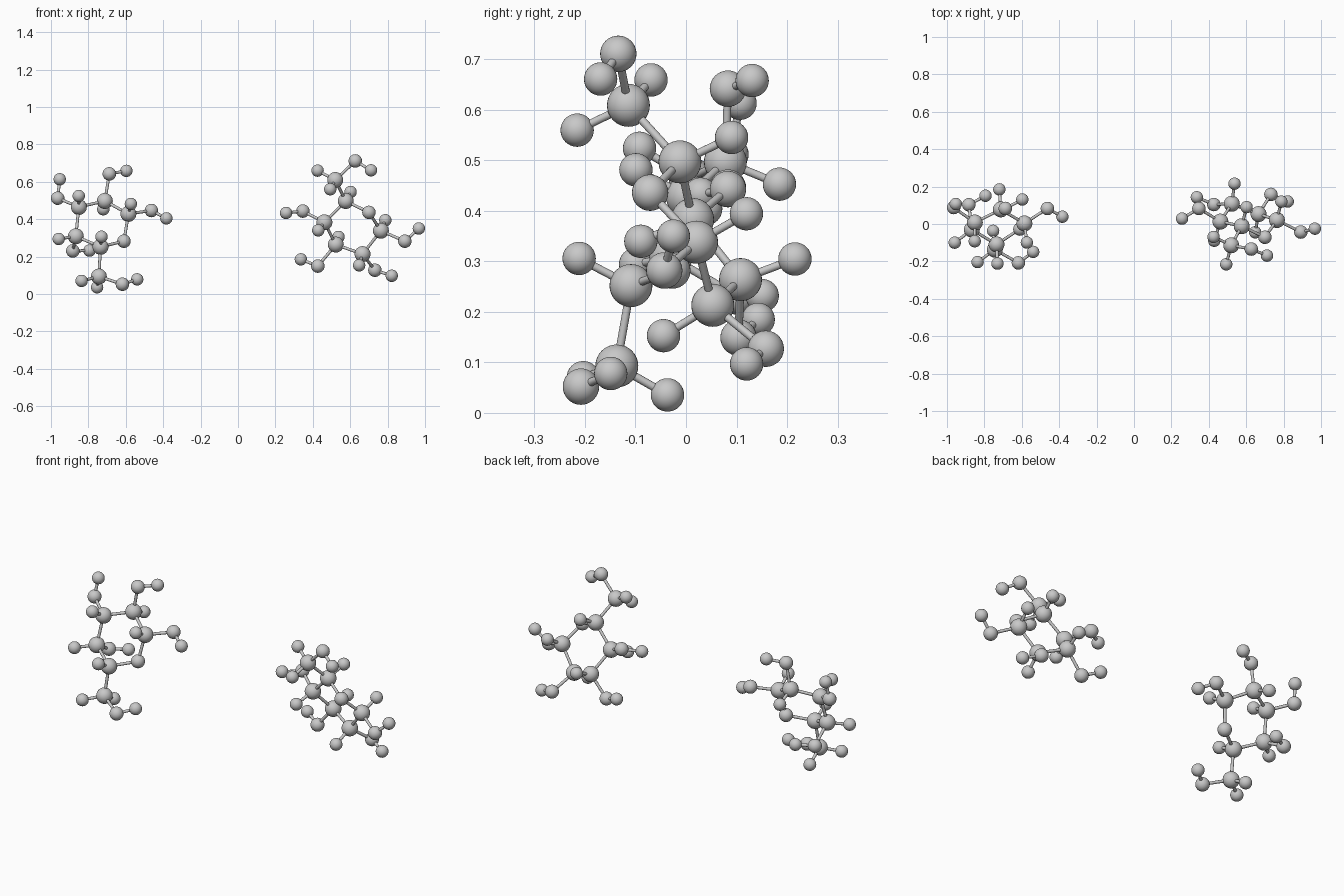
import bpy
import math
from mathutils import Vector

old_cube = bpy.data.objects.get("Cube")
if old_cube:
    bpy.data.objects.remove(old_cube, do_unlink=True)

# One plain grey for every part
grey = bpy.data.materials.new("light_grey")
grey.use_nodes = True
colour = (0.58, 0.58, 0.58, 1)
grey.diffuse_color = colour
grey.node_tree.nodes["Principled BSDF"].inputs["Base Color"].default_value = colour

RADIUS = {"carbon": 0.0425, "oxygen": 0.036, "hydrogen": 0.033}
BOND_RADIUS = 0.008
HYDROGEN_REACH = 0.116
HALF_SPREAD = math.radians(54.7)


def finish(name):
    """Name, colour and smooth the object just added."""
    part = bpy.context.object
    part.name = name
    part.data.name = name
    part.data.materials.append(grey)
    bpy.ops.object.shade_smooth_by_angle(angle=math.radians(40))


def add_atom(name, kind, centre):
    bpy.ops.mesh.primitive_uv_sphere_add(
        segments=32, ring_count=16, radius=RADIUS[kind], location=centre)
    finish(name)


def add_bond(name, start, end):
    """Thin rod between two atom centres."""
    span = end - start
    bpy.ops.mesh.primitive_cylinder_add(
        vertices=16, radius=BOND_RADIUS, depth=span.length,
        location=(start + end) / 2,
        rotation=span.to_track_quat("Z", "Y").to_euler())
    finish(name)


def lone_hydrogen(centre, neighbours):
    """Fourth corner of a tetrahedron, opposite the other three bonds."""
    pull = sum(((n - centre).normalized() for n in neighbours), Vector())
    return centre - pull.normalized() * HYDROGEN_REACH


def paired_hydrogens(centre, first, second):
    """Two remaining corners of a tetrahedron with two bonds given."""
    u = (first - centre).normalized()
    v = (second - centre).normalized()
    away = -(u + v).normalized() * math.cos(HALF_SPREAD)
    side = u.cross(v).normalized() * math.sin(HALF_SPREAD)
    return [centre + (away + s * side) * HYDROGEN_REACH for s in (1, -1)]


def build_molecule(side, ring, tail, arms):
    """Six-sided ring (five carbons, then an oxygen), tail carbon and arms."""
    ring = [Vector(p) for p in ring]
    tail = Vector(tail)
    arms = [(Vector(a), Vector(b)) for a, b in arms]
    count = len(ring)

    # Ring atoms and the rods between them
    for i, centre in enumerate(ring):
        kind = "oxygen" if i == count - 1 else "carbon"
        add_atom(f"{side}_ring_{kind}_{i + 1}", kind, centre)
        add_bond(f"{side}_ring_bond_{i + 1}", centre, ring[(i + 1) % count])

    # Tail carbon hanging off the last ring carbon
    add_atom(f"{side}_tail_carbon", "carbon", tail)
    add_bond(f"{side}_tail_bond", ring[4], tail)

    # Bent arms: oxygen then hydrogen, four on the ring and one on the tail
    roots = ring[:4] + [tail]
    for i, (root, (oxygen, hydrogen)) in enumerate(zip(roots, arms), 1):
        add_atom(f"{side}_arm_oxygen_{i}", "oxygen", oxygen)
        add_atom(f"{side}_arm_hydrogen_{i}", "hydrogen", hydrogen)
        add_bond(f"{side}_arm_inner_bond_{i}", root, oxygen)
        add_bond(f"{side}_arm_outer_bond_{i}", oxygen, hydrogen)

    # Single hydrogens on the ring carbons
    branches = [oxygen for oxygen, _ in arms[:4]] + [tail]
    stubs = []
    for i, branch in enumerate(branches):
        around = (ring[i - 1], ring[(i + 1) % count], branch)
        stubs.append((ring[i], lone_hydrogen(ring[i], around)))

    # Two hydrogens on the tail carbon
    stubs += [(tail, h) for h in paired_hydrogens(tail, ring[4], arms[4][0])]
    for i, (root, hydrogen) in enumerate(stubs, 1):
        add_atom(f"{side}_stub_hydrogen_{i}", "hydrogen", hydrogen)
        add_bond(f"{side}_stub_bond_{i}", root, hydrogen)


# Molecule on the +x side
build_molecule(
    "left",
    ring=[(.764, .021, .338), (.666, .053, .213), (.523, .108, .264),
          (.462, .013, .383), (.576, -.012, .497), (.7, -.071, .436)],
    tail=(.52, -.114, .609),
    arms=[((.892, -.043, .282), (.967, -.025, .35)),
          ((.732, .158, .127), (.822, .12, .097)),
          ((.427, .104, .149), (.336, .143, .185)),
          ((.347, .083, .443), (.257, .029, .433)),
          ((.627, -.134, .711), (.711, -.169, .661))])

# Molecule on the -x side
build_molecule(
    "right",
    ring=[(-.586, .003, .428), (-.712, .078, .497), (-.851, .008, .465),
          (-.867, -.03, .308), (-.735, -.109, .252), (-.61, -.027, .282)],
    tail=(-.744, -.137, .093),
    arms=[((-.463, .083, .446), (-.383, .039, .404)),
          ((-.688, .083, .642), (-.597, .131, .658)),
          ((-.964, .088, .512), (-.953, .107, .613)),
          ((-.883, .103, .23), (-.794, .151, .232)),
          ((-.618, -.208, .052), (-.539, -.149, .078))])
